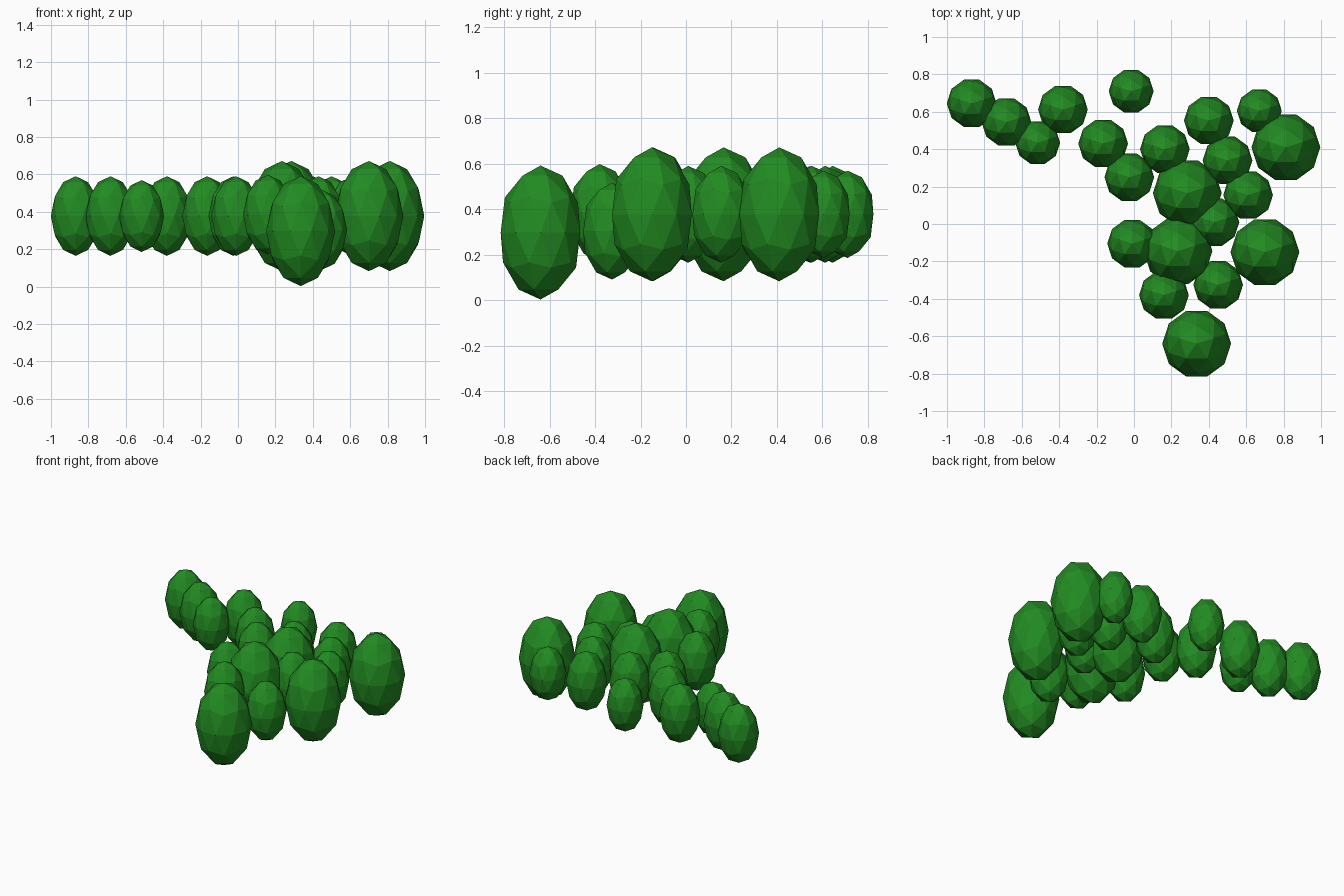
import bpy
from math import radians

cube = bpy.data.objects.get("Cube")
if cube:
    bpy.data.objects.remove(cube, do_unlink=True)

# Leaf colour
green = bpy.data.materials.new("leaf_green")
green.use_nodes = True
colour = (0.016, 0.258, 0.016, 1)
green.diffuse_color = colour
green.node_tree.nodes["Principled BSDF"].inputs["Base Color"].default_value = colour

SMALL, MEDIUM, LARGE = 0.12, 0.133, 0.184
MID = 0.377      # usual centre height
LOW = 0.303      # drooping front clumps


def clump(name, x, y, radius, z=MID, turn=90):
    """Faceted egg-shaped foliage clump, taller than wide."""
    bpy.ops.mesh.primitive_ico_sphere_add(subdivisions=2, radius=radius, location=(x, y, z),
                                          rotation=(0, 0, radians(turn)))
    ob = bpy.context.object
    ob.name = name
    ob.scale.z = 1.6
    ob.data.materials.append(green)


# Foliage along the long left-hand branch
for x, y, r in [(-.868, .645, MEDIUM), (-.682, .545, MEDIUM), (-.515, .435, SMALL),
                (-.38, .612, MEDIUM), (-.165, .43, MEDIUM), (-.025, .25, MEDIUM)]:
    clump("branch_foliage", x, y, r)

# Foliage at the back
for x, y, r in [(-.015, .71, SMALL), (.165, .4, MEDIUM), (.4, .553, MEDIUM),
                (.67, .605, SMALL), (.5, .34, MEDIUM), (.61, .155, MEDIUM)]:
    clump("back_foliage", x, y, r)

# Small foliage around the middle
for x, y, z in [(.43, .01, MID), (-.01, -.105, MID), (.16, -.38, .385), (.45, -.325, LOW)]:
    clump("middle_foliage", x, y, MEDIUM, z)

# Large crowns
for x, y, z in [(.812, .41, MID), (.285, .165, MID), (.235, -.145, MID),
                (.7, -.15, MID), (.335, -.64, LOW - .006)]:
    clump("large_foliage", x, y, LARGE, z)
